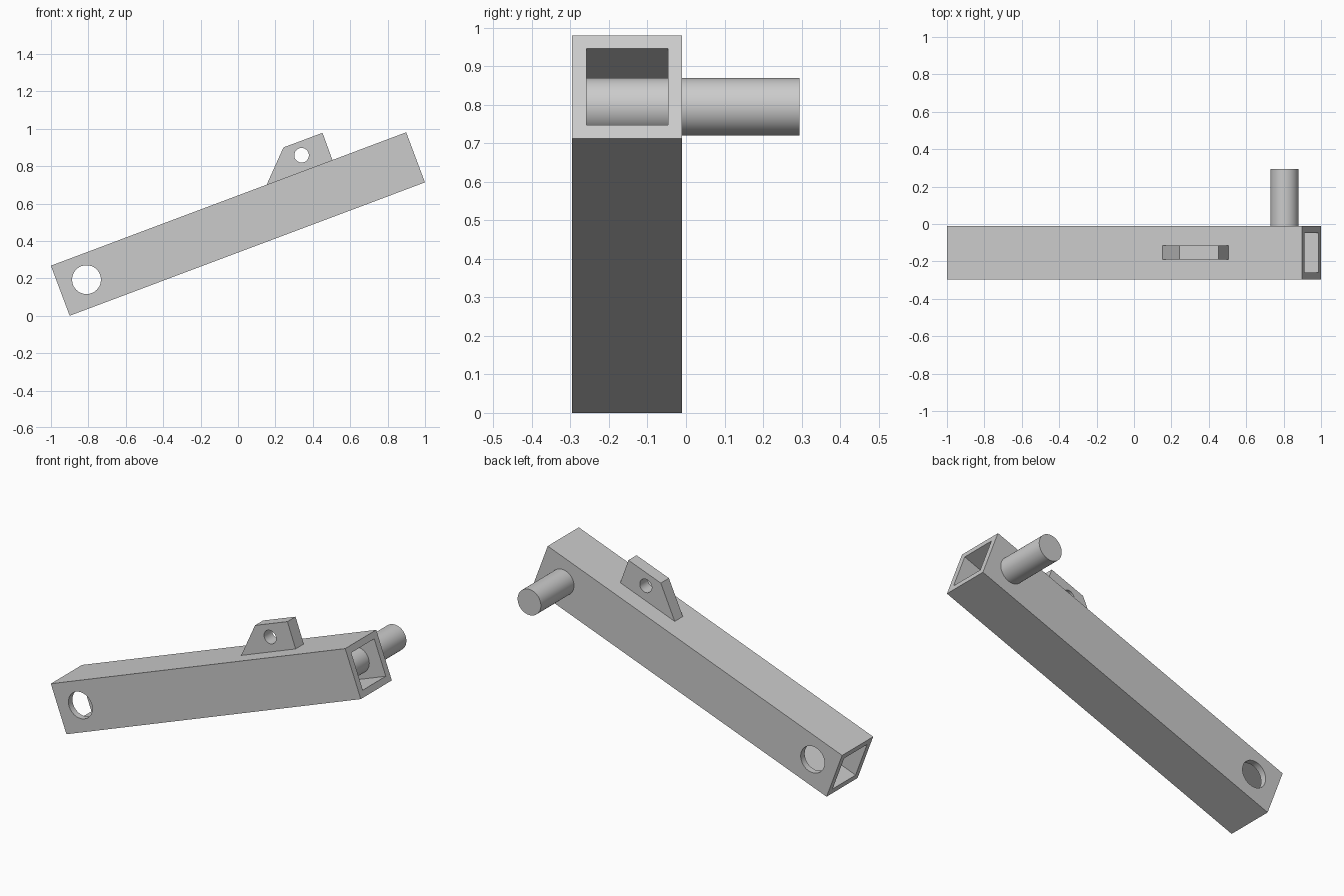
import bpy, bmesh, math
from mathutils import Vector

if "Cube" in bpy.data.objects:
    bpy.data.objects.remove(bpy.data.objects["Cube"], do_unlink=True)

steel = bpy.data.materials.new("plain grey steel")
steel.use_nodes = True
steel.diffuse_color = (0.6, 0.6, 0.6, 1)
steel.node_tree.nodes["Principled BSDF"].inputs["Base Color"].default_value = (0.6, 0.6, 0.6, 1)


def prism(name, outline, y0, y1):
    """Extrude an x-z outline from y0 to y1."""
    bm = bmesh.new()
    face = bm.faces.new([bm.verts.new((x, y0, z)) for x, z in outline])
    side = bmesh.ops.extrude_face_region(bm, geom=[face])["geom"]
    moved = [v for v in side if isinstance(v, bmesh.types.BMVert)]
    bmesh.ops.translate(bm, verts=moved, vec=(0, y1 - y0, 0))
    bmesh.ops.recalc_face_normals(bm, faces=bm.faces)
    mesh = bpy.data.meshes.new(name)
    bm.to_mesh(mesh)
    bm.free()
    mesh.materials.append(steel)
    obj = bpy.data.objects.new(name, mesh)
    bpy.context.collection.objects.link(obj)
    return obj


def circle(x, z, r, n=64):
    steps = [2 * math.pi * i / n for i in range(n)]
    return [(x + r * math.cos(a), z + r * math.sin(a)) for a in steps]


def activate(obj):
    bpy.ops.object.select_all(action="DESELECT")
    obj.select_set(True)
    bpy.context.view_layer.objects.active = obj


def cut(obj, cutter):
    cutter.hide_render = True
    mod = obj.modifiers.new("cut", "BOOLEAN")
    mod.operation, mod.solver, mod.object = "DIFFERENCE", "EXACT", cutter
    activate(obj)
    bpy.ops.object.modifier_apply(modifier=mod.name)
    bpy.data.objects.remove(cutter, do_unlink=True)


def smooth(obj):
    activate(obj)
    bpy.ops.object.shade_smooth_by_angle(angle=math.radians(30))


# Sloping frame of the beam
tilt = math.atan2(0.713, 1.9)
length, height, wall = 2.029, 0.286, 0.037
front, back = -0.296, -0.01
along = Vector((math.cos(tilt), math.sin(tilt)))
across = Vector((-math.sin(tilt), math.cos(tilt)))
corner = Vector((-0.9, 0))


def beam_outline(u0, u1, v0, v1):
    return [corner + along * u + across * v
            for u, v in ((u0, v0), (u1, v0), (u1, v1), (u0, v1))]


# Hollow square beam with a round hole through both side walls
beam = prism("hollow_beam", beam_outline(0, length, 0, height), front, back)
cut(beam, prism("bore", beam_outline(-0.1, length + 0.1, wall, height - wall),
                front + wall, back - wall))
cut(beam, prism("pivot_hole", circle(-0.81, 0.193, 0.077), front - 0.1, back + 0.1))
smooth(beam)

# Pin crossing the beam and standing out at the back
pin = prism("round_pin", circle(0.805, 0.795, 0.075), front + 0.001, 0.295)
smooth(pin)

# Upright lug with its small hole
lug = prism("mounting_lug", [(0.153, 0.7), (0.243, 0.9), (0.452, 0.978), (0.505, 0.832)],
            -0.19, -0.115)
cut(lug, prism("lug_hole", circle(0.34, 0.858, 0.039), -0.3, 0))
smooth(lug)
